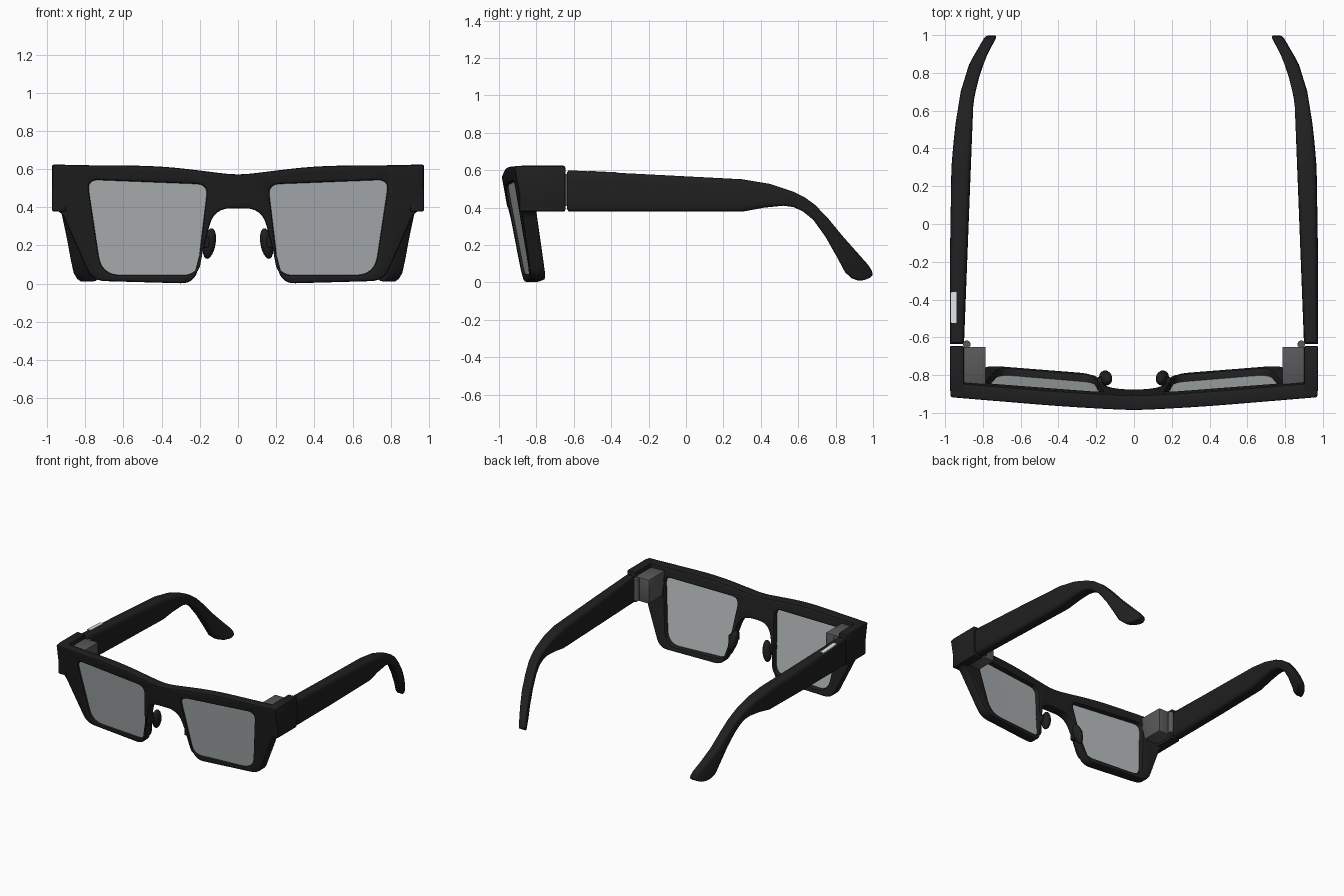
import bpy, bmesh, math
from mathutils import Vector

if "Cube" in bpy.data.objects:
    bpy.data.objects.remove(bpy.data.objects["Cube"])


def material(name, r, g, b):
    m = bpy.data.materials.new(name)
    m.use_nodes = True
    m.diffuse_color = (r, g, b, 1)
    m.node_tree.nodes["Principled BSDF"].inputs["Base Color"].default_value = (r, g, b, 1)
    return m


BLACK = material("matte black", .014, .014, .014)
GREY = material("hinge grey", .10, .10, .105)
LENS = material("lens grey", .44, .47, .48)
WHITE = material("label white", .75, .77, .78)


def finish(name, bm, mat, angle=35):
    bmesh.ops.recalc_face_normals(bm, faces=bm.faces)
    me = bpy.data.meshes.new(name)
    bm.to_mesh(me)
    bm.free()
    me.materials.append(mat)
    ob = bpy.data.objects.new(name, me)
    bpy.context.collection.objects.link(ob)
    bpy.ops.object.select_all(action='DESELECT')
    ob.select_set(True)
    bpy.context.view_layer.objects.active = ob
    bpy.ops.object.shade_smooth_by_angle(angle=math.radians(angle))
    return ob


def box(name, lo, hi, mat, bevel=0.0):
    bm = bmesh.new()
    bmesh.ops.create_cube(bm, size=1)
    for v in bm.verts:
        v.co = Vector(a + (b - a) * (c + .5) for a, b, c in zip(lo, hi, v.co))
    if bevel:
        bmesh.ops.bevel(bm, geom=bm.edges[:], offset=bevel, segments=2, profile=.5, affect='EDGES')
    return finish(name, bm, mat)


def rounded(points):
    """Closed outline from (x, z, radius) corners."""
    out = []
    for i, (x, z, r) in enumerate(points):
        p = Vector((x, z))
        a = Vector(points[i - 1][:2]) - p
        b = Vector(points[(i + 1) % len(points)][:2]) - p
        if r == 0:
            out.append(p)
            continue
        s = p + a.normalized() * min(r, a.length * .48)
        e = p + b.normalized() * min(r, b.length * .48)
        for k in range(7):
            t = k / 6
            out.append(s * (1 - t) ** 2 + p * 2 * t * (1 - t) + e * t * t)
    return out


def mirror(points):
    return [(-x, z, r) for x, z, r in reversed(points)]


def front_panel(name, loops, half, bevel, mat, shift=0.0):
    """Filled outline, thickened, then wrapped and tilted like the face of the frame."""
    cu = bpy.data.curves.new(name, 'CURVE')
    cu.dimensions, cu.fill_mode = '2D', 'BOTH'
    cu.extrude, cu.bevel_depth, cu.offset, cu.bevel_resolution = half - bevel, bevel, -bevel, 1
    for loop in loops:
        sp = cu.splines.new('POLY')
        sp.points.add(len(loop) - 1)
        for q, p in zip(sp.points, loop):
            q.co = (p.x, p.y, 0, 1)
        sp.use_cyclic_u = True
    tmp = bpy.data.objects.new(name + "_outline", cu)
    bpy.context.collection.objects.link(tmp)
    me = bpy.data.meshes.new_from_object(tmp.evaluated_get(bpy.context.evaluated_depsgraph_get()))
    bpy.data.objects.remove(tmp)
    bm = bmesh.new()
    bm.from_mesh(me)
    bmesh.ops.remove_doubles(bm, verts=bm.verts, dist=.0002)
    for i in range(-9, 10):
        bmesh.ops.bisect_plane(bm, geom=bm.verts[:] + bm.edges[:] + bm.faces[:],
                               plane_co=(i / 10, 0, 0), plane_no=(1, 0, 0))
    for v in bm.verts:
        x, z, t = v.co
        y = -.998 + .085 * math.hypot(x, .08) + .18 * (.6 - z) + .04 + t + shift
        v.co = (x, y, z)
    return finish(name, bm, mat)


# Frame front with two lens openings
half = [(.4, .617, .15), (.972, .622, .012), (.972, .385, .015), (.925, .375, .04),
        (.765, .015, .07), (.23, 0, .07), (.125, .395, .09)]
lens = [(.158, .52, .06), (.79, .545, .06), (.715, .045, .1), (.215, .045, .07)]
outline = rounded([(0, .568, .08)] + half + mirror(half))
holes = [rounded(lens), rounded(mirror(lens))]
front_panel("frame_front", [outline] + holes, .04, .012, BLACK)
for side, loop in zip(("left", "right"), holes):
    front_panel(side + "_lens", [loop], .012, 0, LENS, -.012)


def lerp(table, y):
    for (a, p), (b, q) in zip(table, table[1:]):
        if y <= b:
            return p + (q - p) * max(0, (y - a) / (b - a))
    return table[-1][1]


# Temple side profile: top point and bottom point (y, z) of each section
stations = [(-.635, .59, -.635, .39), (-.628, .6, -.628, .38), (-.2, .578, -.2, .378),
            (.3, .552, .3, .378), (.45, .527, .42, .4), (.57, .487, .52, .41),
            (.635, .455, .575, .403), (.69, .415, .625, .38), (.76, .342, .68, .335),
            (.84, .245, .745, .245), (.92, .155, .81, .13), (.975, .093, .85, .055),
            (.995, .06, .885, .022), (.998, .04, .92, .01), (.985, .025, .95, .012)]
outer = [(-.64, .975), (.1, .975), (.3, .967), (.5, .95), (.7, .918), (.85, .872), (1, .785)]
inner = [(-.64, .9), (.65, .85), (.8, .815), (.9, .775), (1, .722)]


def temple(name, s):
    bm = bmesh.new()
    rings, n = [], 24
    for yt, zt, yb, zb in stations:
        ring = []
        for k in range(n):
            a = math.tau * (k + .5) / n
            u, v = (.5 + .5 * math.copysign(abs(f) ** .42, f) for f in (math.cos(a), math.sin(a)))
            y, z = yb + (yt - yb) * v, zb + (zt - zb) * v
            lo, hi = lerp(inner, y), lerp(outer, y)
            ring.append(bm.verts.new((s * (lo + (hi - lo) * u), y, z)))
        rings.append(ring)
    for r, q in zip(rings, rings[1:]):
        for k in range(n):
            bm.faces.new((r[k], r[(k + 1) % n], q[(k + 1) % n], q[k]))
    bm.faces.new(rings[0])
    bm.faces.new(rings[-1])
    finish(name, bm, BLACK)


def sided(s, lo, hi):
    xs = sorted((s * lo[0], s * hi[0]))
    return (xs[0], *lo[1:]), (xs[1], *hi[1:])


for side, s in (("left", 1), ("right", -1)):
    temple(side + "_temple", s)
    # Corner block and hinge
    box(side + "_end_block", *sided(s, (.9, -.89, .378), (.975, -.645, .624)), BLACK, .01)
    box(side + "_hinge_block", *sided(s, (.785, -.85, .4), (.902, -.65, .59)), GREY, .004)
    bm = bmesh.new()
    bmesh.ops.create_cone(bm, cap_ends=True, segments=20, radius1=.02, radius2=.02, depth=.17)
    bmesh.ops.translate(bm, verts=bm.verts, vec=(s * .885, -.637, .495))
    finish(side + "_hinge_pin", bm, GREY)
    # Nose pad and its arm
    bm = bmesh.new()
    bmesh.ops.create_uvsphere(bm, u_segments=20, v_segments=12, radius=1)
    for v in bm.verts:
        x, y, z = v.co
        v.co = (s * (.15 + .033 * x - .012 * z), -.815 + .038 * y - .012 * z, .21 + .08 * z)
    finish(side + "_nose_pad", bm, BLACK, 60)
    box(side + "_pad_arm", *sided(s, (.15, -.9, .19), (.195, -.81, .25)), BLACK, .008)

# Pale plate on top of the right temple
plate = box("temple_plate", (-.971, -.525, -.004), (-.94, -.36, .004), WHITE)
for v in plate.data.vertices:
    v.co.z += .598 - .0505 * (v.co.y + .628)
